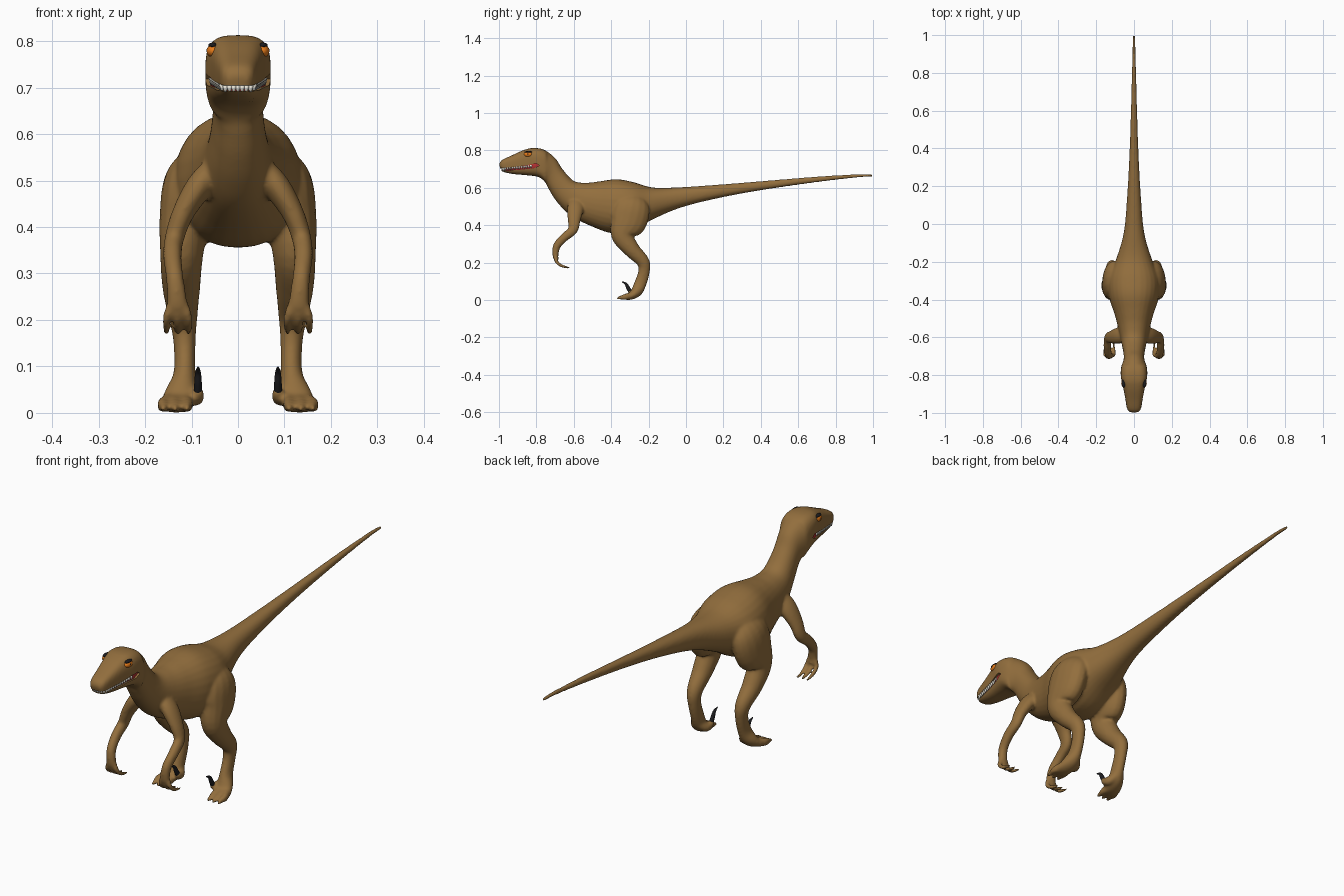
import bpy, bmesh, math
from mathutils import Vector


def material(name, rgb):
    m = bpy.data.materials.new(name)
    m.diffuse_color = (*rgb, 1)
    return m


SKIN = material("brown skin", (0.29, 0.157, 0.047))
DARK = material("dark claw", (0.012, 0.012, 0.014))
RED = material("mouth red", (0.45, 0.03, 0.03))
WHITE = material("tooth white", (0.8, 0.77, 0.68))
ORANGE = material("eye orange", (0.8, 0.2, 0.01))


def smooth_rows(rows, steps=6):
    """Catmull-Rom interpolation of a short table."""
    out = []
    for i in range(len(rows) - 1):
        p = [rows[max(0, min(len(rows) - 1, i + k))] for k in (-1, 0, 1, 2)]
        for s in range(steps):
            t = s / steps
            out.append([0.5 * (2 * b + (c - a) * t + (2 * a - 5 * b + 4 * c - d) * t * t
                               + (3 * b - a - 3 * c + d) * t ** 3) for a, b, c, d in zip(*p)])
    out.append(list(rows[-1]))
    return out


def skin_rings(bm, rings):
    """Bridge a list of point rings and cap both ends."""
    vs = [[bm.verts.new(p) for p in r] for r in rings]
    n = len(vs[0])
    for a, b in zip(vs, vs[1:]):
        for i in range(n):
            bm.faces.new((a[i], a[(i + 1) % n], b[(i + 1) % n], b[i]))
    bm.faces.new(vs[0][::-1])
    bm.faces.new(vs[-1])


def body_rings(rows, sides=28):
    """Rows: top y, top z, bottom y, bottom z, half width."""
    rings = []
    for yt, zt, yb, zb, w in smooth_rows(rows):
        top, bot = Vector((0, yt, zt)), Vector((0, yb, zb))
        mid, half = (top + bot) / 2, (top - bot) / 2
        n = 3.2 if yt < -0.74 else 2.2          # the head is boxier
        ring = []
        for k in range(sides):
            a = 2 * math.pi * k / sides
            c, s = math.cos(a), math.sin(a)
            x = w * math.copysign(abs(c) ** (2 / n), c)
            ring.append(mid + half * math.copysign(abs(s) ** (2 / n), s) + Vector((x, 0, 0)))
        rings.append(ring)
    return rings


def limb(bm, rows, side, sides=16):
    """Rows: x, y, z, half width, half depth along a path."""
    rows = smooth_rows(rows)
    pts = [Vector(r[:3]) for r in rows]
    rings = []
    for i, r in enumerate(rows):
        t = (pts[min(i + 1, len(pts) - 1)] - pts[max(i - 1, 0)]).normalized()
        u = (Vector((1, 0, 0)) - t * t.x).normalized()
        v = t.cross(u)
        ring = []
        for k in range(sides):
            a = 2 * math.pi * k / sides
            p = pts[i] + u * r[3] * math.cos(a) + v * r[4] * math.sin(a)
            ring.append(Vector((p.x * side, p.y, p.z)))
        rings.append(ring)
    skin_rings(bm, rings)


def finish(bm, name, mat, smooth=True):
    bmesh.ops.recalc_face_normals(bm, faces=bm.faces)
    me = bpy.data.meshes.new(name)
    bm.to_mesh(me)
    bm.free()
    for p in me.polygons:
        p.use_smooth = smooth
    me.materials.append(mat)
    ob = bpy.data.objects.new(name, me)
    bpy.context.scene.collection.objects.link(ob)
    return ob


def ellipsoids(name, mat, centre, size):
    """A mirrored pair of ellipsoids."""
    bm = bmesh.new()
    for s in (1, -1):
        vs = bmesh.ops.create_uvsphere(bm, u_segments=20, v_segments=12, radius=1)["verts"]
        for v in vs:
            v.co = Vector((s * centre[0] + v.co.x * size[0], centre[1] + v.co.y * size[1],
                           centre[2] + v.co.z * size[2]))
    return finish(bm, name, mat)


# Head, trunk and tail
TRUNK = [
    (-0.999, 0.725, -0.990, 0.692, 0.022), (-0.985, 0.748, -0.970, 0.683, 0.036),
    (-0.93, 0.774, -0.92, 0.673, 0.046), (-0.87, 0.801, -0.85, 0.667, 0.058),
    (-0.82, 0.813, -0.79, 0.658, 0.070), (-0.76, 0.804, -0.755, 0.632, 0.068),
    (-0.70, 0.760, -0.735, 0.595, 0.055), (-0.66, 0.700, -0.705, 0.545, 0.056),
    (-0.60, 0.637, -0.66, 0.490, 0.066), (-0.53, 0.627, -0.60, 0.440, 0.080),
    (-0.46, 0.635, -0.50, 0.392, 0.102), (-0.37, 0.646, -0.40, 0.358, 0.132),
    (-0.28, 0.630, -0.30, 0.365, 0.134), (-0.18, 0.602, -0.19, 0.425, 0.094),
    (-0.05, 0.602, -0.04, 0.490, 0.054), (0.15, 0.615, 0.15, 0.540, 0.036),
    (0.40, 0.635, 0.40, 0.587, 0.023), (0.70, 0.660, 0.70, 0.630, 0.014),
    (0.92, 0.673, 0.92, 0.655, 0.009), (1.0, 0.671, 1.0, 0.659, 0.006)]
LEG = [
    (0.070, -0.28, 0.55, 0.035, 0.06), (0.100, -0.29, 0.50, 0.057, 0.098),
    (0.113, -0.31, 0.42, 0.056, 0.10), (0.121, -0.338, 0.345, 0.047, 0.062),
    (0.122, -0.29, 0.27, 0.041, 0.044), (0.118, -0.230, 0.205, 0.031, 0.035),
    (0.115, -0.225, 0.15, 0.024, 0.031), (0.115, -0.245, 0.085, 0.024, 0.033),
    (0.122, -0.265, 0.045, 0.034, 0.030), (0.132, -0.295, 0.020, 0.036, 0.019),
    (0.135, -0.325, 0.013, 0.034, 0.012)]
ARM = [
    (0.035, -0.575, 0.53, 0.03, 0.045), (0.080, -0.590, 0.49, 0.030, 0.045),
    (0.118, -0.598, 0.43, 0.024, 0.035), (0.137, -0.605, 0.375, 0.021, 0.027),
    (0.141, -0.650, 0.335, 0.020, 0.023), (0.136, -0.690, 0.290, 0.019, 0.021),
    (0.131, -0.698, 0.240, 0.022, 0.016), (0.130, -0.692, 0.215, 0.022, 0.012)]
bm = bmesh.new()
skin_rings(bm, body_rings(TRUNK))
for s in (1, -1):
    limb(bm, LEG, s)
    limb(bm, ARM, s)
    for x in (0.110, 0.136, 0.160):             # toes
        limb(bm, [(0.5 * x + 0.06, -0.275, 0.030, 0.017, 0.018), (x, -0.32, 0.018, 0.014, 0.017),
                  (x, -0.345, 0.014, 0.011, 0.012), (x, -0.370, 0.008, 0.005, 0.006)], s)
    for x in (0.106, 0.130, 0.154):             # fingers
        limb(bm, [(0.5 * x + 0.065, -0.697, 0.235, 0.011, 0.012), (x, -0.692, 0.205, 0.009, 0.010),
                  (x, -0.665, 0.183, 0.008, 0.009), (x, -0.622, 0.171, 0.005, 0.006)], s)
    limb(bm, [(0.110, -0.245, 0.060, 0.016, 0.02), (0.092, -0.270, 0.035, 0.017, 0.02),
              (0.086, -0.295, 0.040, 0.014, 0.015), (0.086, -0.302, 0.055, 0.009, 0.010)], s)
body = finish(bm, "body", SKIN)
rm = body.modifiers.new("blend", 'REMESH')
rm.mode = 'VOXEL'
rm.voxel_size = 0.0055
rm.use_smooth_shade = True
sm = body.modifiers.new("soften", 'SMOOTH')
sm.factor = 0.5
sm.iterations = 10

# Mouth gap cut, leaving skin-coloured lips
bm = bmesh.new()
GAP = [(-1.03, 0.691), (-0.90, 0.695), (-0.81, 0.705), (-0.785, 0.719), (-0.80, 0.731),
       (-0.90, 0.712), (-1.03, 0.701)]
skin_rings(bm, [[(x, y, z) for y, z in GAP] for x in (-0.12, 0.12)])
cutter = finish(bm, "mouth_cutter", SKIN, False)
cutter.hide_render = True
cutter.display_type = 'WIRE'
bo = body.modifiers.new("mouth", 'BOOLEAN')
bo.operation = 'DIFFERENCE'
bo.solver = 'EXACT'
bo.object = cutter

# Red lining inside the mouth, widest at the corners
bm = bmesh.new()
skin_rings(bm, body_rings([(-0.965, 0.71, -0.965, 0.685, 0.018), (-0.92, 0.725, -0.92, 0.685, 0.036),
                           (-0.86, 0.735, -0.86, 0.69, 0.050), (-0.82, 0.742, -0.82, 0.69, 0.060),
                           (-0.77, 0.745, -0.77, 0.69, 0.060)]))
finish(bm, "mouth_lining", RED)

# Teeth along both sides of the upper jaw and across the front
bm = bmesh.new()
spots = [(s * (0.034 + 0.021 * k / 10), -0.966 + 0.0125 * k, 0.7055 + 0.0012 * k)
         for s in (1, -1) for k in range(12)]
spots += [(0.009 * k, -0.982 + 0.0008 * k * k, 0.703) for k in range(-3, 4)]
for x, y, z in spots:
    vs = bmesh.ops.create_cone(bm, cap_ends=True, segments=8, radius1=0.003, radius2=0.0065,
                               depth=0.014)["verts"]
    bmesh.ops.translate(bm, verts=vs, vec=(x, y, z - 0.005))
finish(bm, "teeth", WHITE)

# Sickle claws
bm = bmesh.new()
for s in (1, -1):
    limb(bm, [(0.086, -0.297, 0.042, 0.009, 0.010), (0.086, -0.310, 0.066, 0.008, 0.010),
              (0.086, -0.322, 0.087, 0.006, 0.007), (0.086, -0.343, 0.098, 0.002, 0.002)], s)
finish(bm, "sickle_claws", DARK)

# Eyes with dark upper lids and pupils
ellipsoids("eye_lids", DARK, (0.054, -0.842, 0.791), (0.010, 0.022, 0.006))
ellipsoids("eyes", ORANGE, (0.053, -0.842, 0.779), (0.0145, 0.024, 0.0145))
ellipsoids("pupils", DARK, (0.064, -0.845, 0.780), (0.004, 0.004, 0.006))
